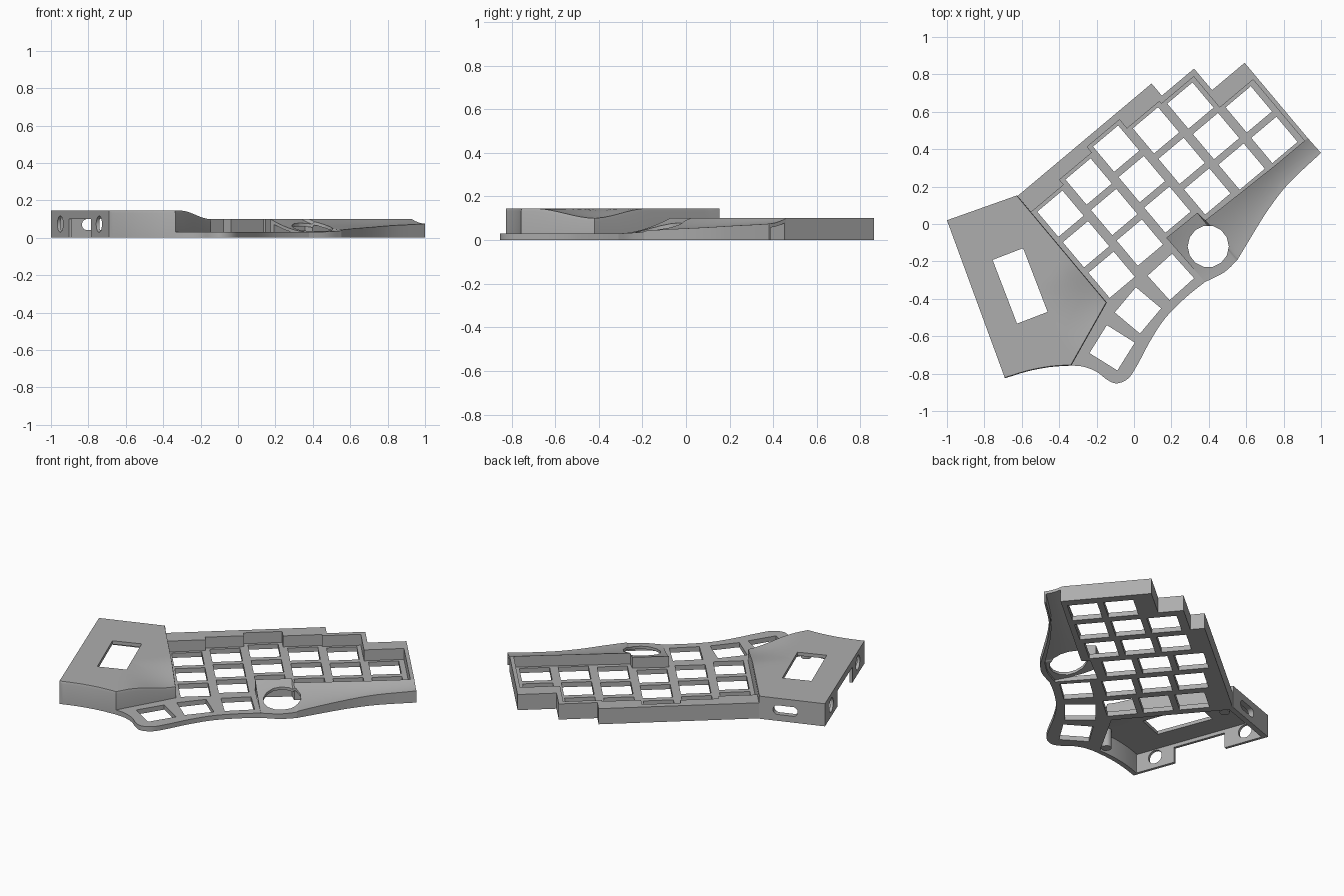
import bpy, bmesh, math
from mathutils import Vector

old = bpy.data.objects.get("Cube")
if old:
    bpy.data.objects.remove(old, do_unlink=True)

GREY = (0.42, 0.42, 0.42, 1)
mat = bpy.data.materials.new("matte_grey")
mat.use_nodes = True
mat.diffuse_color = GREY
mat.node_tree.nodes["Principled BSDF"].inputs["Base Color"].default_value = GREY

TILT = math.radians(40)
PLATE, RIM, POD = 0.03, 0.10, 0.145


def g(u, v):
    """Key grid coordinates to world."""
    c, s = math.cos(TILT), math.sin(TILT)
    return Vector((u * c - v * s, u * s + v * c))


def vecs(points):
    return [Vector(p) for p in points]


def at(points, z):
    return [(p[0], p[1], z) for p in points]


def curve(points, n=5, smooth=True):
    """Resample an open path, n steps per span."""
    out = []
    for i in range(len(points) - 1):
        a, b = points[i], points[i + 1]
        p = points[max(i - 1, 0)]
        q = points[min(i + 2, len(points) - 1)]
        for k in range(n):
            t = k / n
            pt = a.lerp(b, t)
            if smooth:
                pt = 0.5 * (2 * a + (b - p) * t + (2 * p - 5 * a + 4 * b - q) * t * t
                            + (3 * a - p - 3 * b + q) * t ** 3)
            out.append(pt)
    return out + [points[-1]]


def loft(name, rings):
    """Join closed rings with quads and cap both ends."""
    bm = bmesh.new()
    rows = [[bm.verts.new(p) for p in r] for r in rings]
    for a, b in zip(rows, rows[1:]):
        for i in range(len(a)):
            j = (i + 1) % len(a)
            bm.faces.new((a[i], a[j], b[j], b[i]))
    bm.faces.new(rows[0])
    bm.faces.new(rows[-1])
    bmesh.ops.recalc_face_normals(bm, faces=bm.faces)
    mesh = bpy.data.meshes.new(name)
    bm.to_mesh(mesh)
    bm.free()
    mesh.materials.append(mat)
    ob = bpy.data.objects.new(name, mesh)
    bpy.context.collection.objects.link(ob)
    return ob


def prism(name, points, z0, z1):
    return loft(name, [at(points, z0), at(points, z1)])


def box(center, w, d, angle, z0, z1):
    """Rotated rectangular cutter."""
    c, s = math.cos(angle), math.sin(angle)
    pts = [(center[0] + x * w / 2 * c - y * d / 2 * s, center[1] + x * w / 2 * s + y * d / 2 * c)
           for x, y in ((-1, -1), (1, -1), (1, 1), (-1, 1))]
    return prism("cutter", pts, z0, z1)


def cut(ob, cutters):
    for c in cutters:
        m = ob.modifiers.new("cut", "BOOLEAN")
        m.operation, m.solver, m.object = "DIFFERENCE", "EXACT", c
    bpy.context.view_layer.update()
    ev = ob.evaluated_get(bpy.context.evaluated_depsgraph_get())
    mesh = bpy.data.meshes.new_from_object(ev)
    ob.modifiers.clear()
    ob.data = mesh
    for c in cutters:
        bpy.data.objects.remove(c, do_unlink=True)


# Staggered key columns
tops = [0.295, 0.33, 0.37, 0.308, 0.291, 0.075]
rows = [3, 3, 3, 3, 3, 2]
col_u = [-0.266 + 0.226 * i for i in range(6)]
stairs = []
for i, (u, t) in enumerate(zip(col_u, tops)):
    left = -0.385 if i == 0 else u - 0.113
    right = 0.984 if i == 5 else u + 0.113
    stairs += [g(left, t + 0.107), g(right, t + 0.107)]

# Shared edges
ridge = [g(1.007, -0.245), g(0.79, -0.245), g(0.61, -0.24), g(0.43, -0.235),
         g(0.305, -0.23), g(0.298, -0.172), g(0.2, -0.17), g(0.085, -0.168)]
slope_edge = vecs([(1, 0.38), (0.83, 0.22), (0.72, 0.08), (0.62, -0.08),
                   (0.56, -0.18), (0.545, -0.2), (0.48, -0.26), (0.38, -0.31)])
thumb_edge = vecs([(0.38, -0.31), (0.28, -0.39), (0.17, -0.5), (0.09, -0.62), (0.02, -0.75),
                   (-0.03, -0.825), (-0.09, -0.852), (-0.14, -0.835), (-0.2, -0.79),
                   (-0.27, -0.763), (-0.335, -0.757)])
A, B = Vector((-1, 0.02)), Vector((-0.625, 0.153))
C, D, E = Vector((-0.145, -0.42)), Vector((-0.335, -0.757)), Vector((-0.69, -0.825))

# Key plate with switch openings
plate = prism("key_plate", stairs + [g(0.984, -0.245)] + ridge[1:] + curve(thumb_edge) + [C],
              0, PLATE)
KEY = 0.176
keys = [box(g(u, t - 0.213 * r), KEY, KEY, TILT, -0.1, 0.2)
        for u, t, n in zip(col_u, tops, rows) for r in range(n)]
for x, y, deg in ((0.197, -0.283, 42), (0.021, -0.462, 50), (-0.117, -0.662, 58)):
    keys.append(box((x, y), KEY, KEY, math.radians(deg), -0.1, 0.2))
cut(plate, keys)

# Raised back and side rim
outer = [g(*p) for p in ((-0.385, 0.515), (0.555, 0.515), (0.555, 0.43), (0.78, 0.43),
                         (0.78, 0.28), (1.007, 0.28), (1.007, -0.245), (0.984, -0.245))]
rim = prism("rim_wall", outer + stairs[::-1], 0, RIM)

# Hollow sloped rest beside the keys
inner, rest_outer = curve(ridge, 4, False), curve(slope_edge, 4)
sections = []
for k, (p, q) in enumerate(zip(inner, rest_outer)):
    f = k / (len(inner) - 1)
    low = PLATE + 0.045 * (1 - f) ** 1.5

    def height(s):
        return low + (RIM - low) * (1 - s) ** 1.8

    ring = [(s / 8, height(s / 8)) for s in range(9)] + [(1, 0), (0.9, 0)]
    ring += [(s, height(s) - 0.018) for s in (0.9, 0.6, 0.35, 0.1)] + [(0.1, 0), (0, 0)]
    sections.append([(*p.lerp(q, s), z) for s, z in ring])
rest = loft("sloped_rest", sections)
hole = [(0.397 + 0.11 * math.cos(a), -0.12 + 0.112 * math.sin(a))
        for a in (math.tau * i / 14 for i in range(14))]
cut(rest, [prism("cutter", hole, -0.1, 0.3)])

# Controller housing outline
front_arc = curve([D, Vector((-0.45, -0.765)), Vector((-0.57, -0.788)), E], 4)
housing_edge = (curve([A, B], 6, False) + curve([B, C], 16, False)[1:]
                + curve([C, D], 10, False)[1:] + front_arc[1:] + curve([E, A], 8, False)[1:-1])
soft = range(7, 7 + 16 + 10 + 11)
CENTER = Vector((-0.6, -0.35))


def top_z(p):
    t = max(0, 1 - (p - C).length / 0.32)
    return POD - 0.045 * t * t * (3 - 2 * t)


def housing(name, size, z0, drop):
    def ring(f):
        return [CENTER + (p - CENTER) * f * size for p in housing_edge]
    rings = [at(ring(1), z0)]
    edge = ring(1)
    rings.append([(p.x, p.y, top_z(p) - drop - (0.014 if i in soft else 0))
                  for i, p in enumerate(edge)])
    for f in (0.99, 0.975, 0.9, 0.8, 0.7, 0.55, 0.35, 0.1):
        rings.append([(p.x, p.y, top_z(p) - drop) for p in ring(f)])
    return loft(name, rings)


def side_hole(a, b, t, z, w, h, n=16):
    """Rounded cutter through the wall from a to b."""
    along = (b - a).normalized()
    normal = Vector((-along.y, along.x))
    mid = a.lerp(b, t)
    rings = []
    for d in (-0.09, 0.09):
        ring = []
        for k in range(n):
            ang = math.tau * (k + 0.5) / n
            ca, sa = math.cos(ang), math.sin(ang)
            x = ca * h / 2 + math.copysign((w - h) / 2, ca)
            p = mid + along * x + normal * d
            ring.append((p.x, p.y, z + sa * h / 2))
        rings.append(ring)
    return loft("cutter", rings)


pod = housing("controller_housing", 1, 0, 0)
side = math.atan2(A.y - E.y, A.x - E.x)
cut(pod, [housing("cutter", 0.93, -0.1, 0.022),
          box((-0.609, -0.331), 0.175, 0.365, math.radians(21), 0.05, 0.3),
          box(A.lerp(E, 0.5), 0.34, 0.16, side, -0.1, 0.1),
          side_hole(A, E, 0.16, 0.073, 0.09, 0.088),
          side_hole(A, E, 0.83, 0.073, 0.09, 0.088),
          side_hole(A, B, 0.6, 0.07, 0.15, 0.06)])

# Screw posts inside the housing
posts = []
for x, y in ((-0.37, -0.69), (-0.63, 0.07)):
    ring = [(x + 0.03 * math.cos(math.tau * i / 16), y + 0.03 * math.sin(math.tau * i / 16))
            for i in range(16)]
    posts.append(prism("screw_post", ring, 0.005, 0.125))

# Shading
bpy.ops.object.select_all(action="DESELECT")
for ob in [plate, rim, rest, pod] + posts:
    ob.select_set(True)
bpy.context.view_layer.objects.active = pod
bpy.ops.object.shade_smooth_by_angle(angle=math.radians(30))
